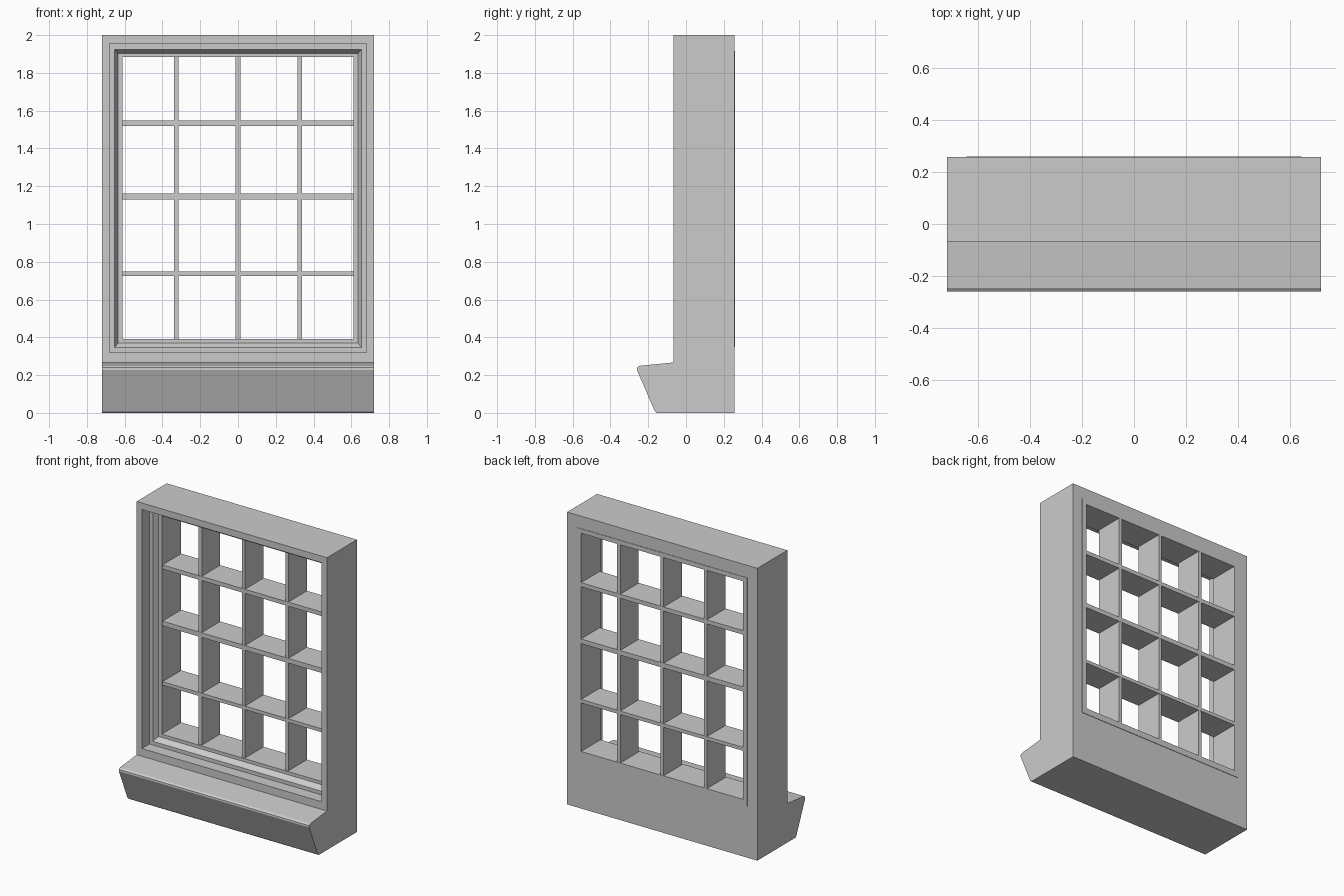
import bpy
import bmesh

if "Cube" in bpy.data.objects:
    bpy.data.objects.remove(bpy.data.objects["Cube"])


def finish(name, bm):
    bmesh.ops.recalc_face_normals(bm, faces=bm.faces)
    mesh = bpy.data.meshes.new(name)
    bm.to_mesh(mesh)
    bm.free()
    obj = bpy.data.objects.new(name, mesh)
    bpy.context.collection.objects.link(obj)
    return obj


def ring_loft(name, rings):
    """Closed loft through rectangles given as (half width, z low, z high, y)."""
    bm = bmesh.new()
    loops = [[bm.verts.new(p) for p in
              ((-w, y, lo), (w, y, lo), (w, y, hi), (-w, y, hi))]
             for w, lo, hi, y in rings]
    for a, b in zip(loops, loops[1:] + loops[:1]):
        for i in range(4):
            j = (i + 1) % 4
            bm.faces.new((a[i], a[j], b[j], b[i]))
    return finish(name, bm)


def extrude_x(name, profile, half):
    """Extrude a (y, z) profile along x."""
    bm = bmesh.new()
    face = bm.faces.new([bm.verts.new((-half, y, z)) for y, z in profile])
    out = bmesh.ops.extrude_face_region(bm, geom=[face])
    verts = [v for v in out["geom"] if isinstance(v, bmesh.types.BMVert)]
    bmesh.ops.translate(bm, vec=(2 * half, 0, 0), verts=verts)
    return finish(name, bm)


def bar(name, x0, x1, z0, z1, y0, y1):
    return extrude_x_at(name, x0, x1, [(y0, z0), (y1, z0), (y1, z1), (y0, z1)])


def extrude_x_at(name, x0, x1, profile):
    obj = extrude_x(name, profile, (x1 - x0) / 2)
    obj.location.x = (x0 + x1) / 2
    return obj


# Frame with stepped and bevelled front opening
ring_loft("window_frame", [
    (0.72, 0.0, 2.0, 0.257),
    (0.72, 0.0, 2.0, -0.067),
    (0.68, 0.32, 1.955, -0.067),
    (0.68, 0.32, 1.955, 0.015),
    (0.655, 0.345, 1.925, 0.015),
    (0.635, 0.37, 1.902, 0.05),
    (0.612, 0.392, 1.885, 0.05),
    (0.612, 0.392, 1.885, 0.26),
    (0.645, 0.35, 1.915, 0.26),
    (0.645, 0.35, 1.915, 0.257),
])

# Projecting sill with a softened nose
extrude_x("sill", [
    (-0.067, 0.0), (-0.155, 0.0), (-0.165, 0.008), (-0.26, 0.228),
    (-0.259, 0.24), (-0.247, 0.249), (-0.067, 0.267)], 0.72)

# Glazing bars
for i, x in enumerate((-0.328, 0.0, 0.328)):
    bar(f"vertical_bar_{i + 1}", x - 0.012, x + 0.012, 0.38, 1.895, 0.06, 0.259)
for i, (z, h) in enumerate(((0.736, 0.012), (1.146, 0.016), (1.533, 0.014))):
    bar(f"horizontal_bar_{i + 1}", -0.62, 0.62, z - h, z + h, 0.058, 0.26)
